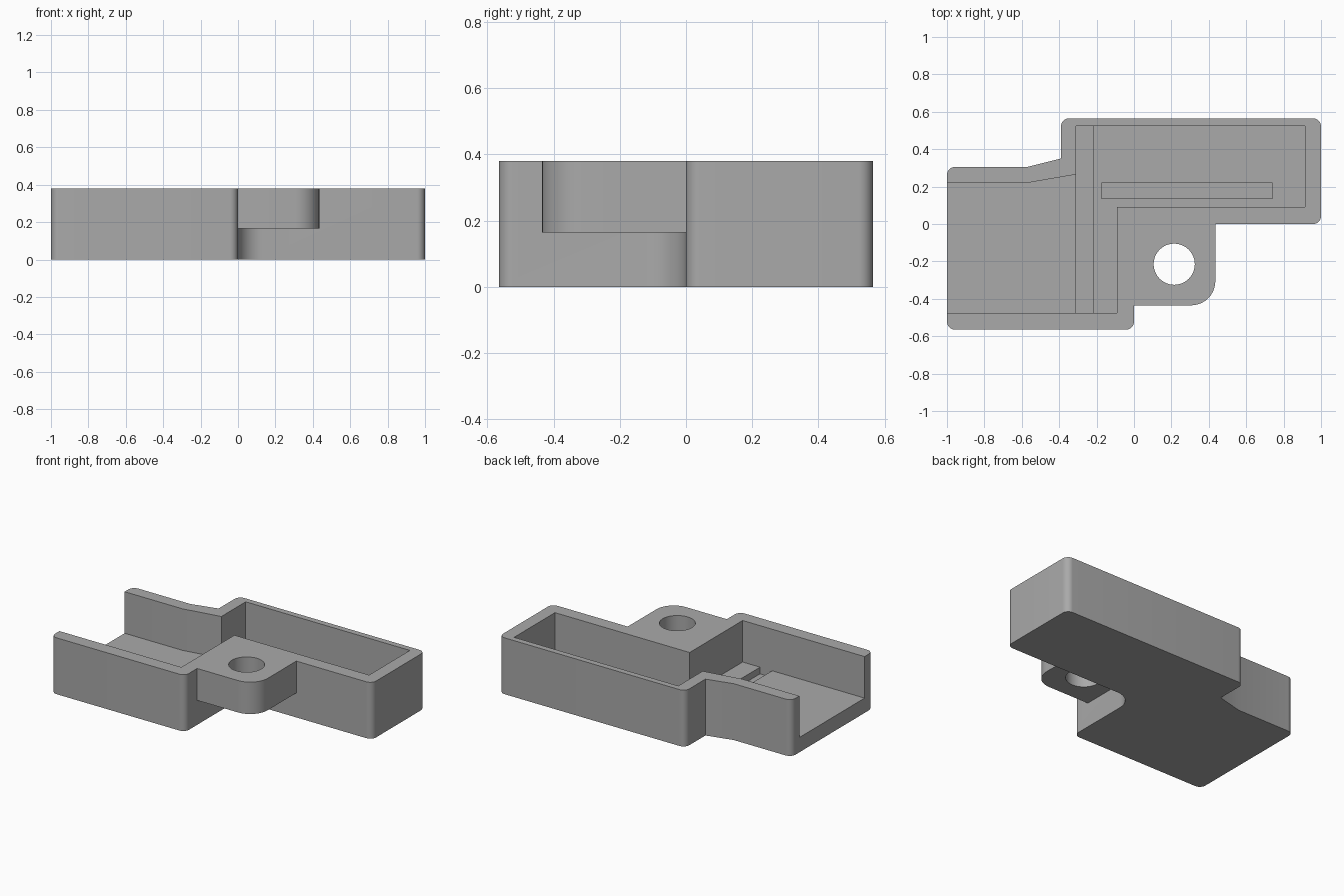
import bpy, bmesh, math
from mathutils import Vector

if "Cube" in bpy.data.objects:
    bpy.data.objects.remove(bpy.data.objects["Cube"])

H = 0.38        # overall height
FLOOR = 0.10    # cavity floor
GROOVE = 0.055  # bottom of the grooves
TAB_Z = 0.165   # underside of the mounting tab

grey = bpy.data.materials.new("plain grey")
grey.diffuse_color = (0.4, 0.4, 0.4, 1)
grey.use_nodes = True
grey.node_tree.nodes["Principled BSDF"].inputs["Base Color"].default_value = grey.diffuse_color


def outline(points):
    """Points are (x, y) or (x, y, radius) for a rounded corner."""
    out = []
    n = len(points)
    for i, p in enumerate(points):
        c = Vector(p[:2])
        if len(p) == 2:
            out.append(c)
            continue
        r = p[2]
        a = (Vector(points[i - 1][:2]) - c).normalized()
        b = (Vector(points[(i + 1) % n][:2]) - c).normalized()
        half = a.angle(b) / 2
        centre = c + (a + b).normalized() * (r / math.sin(half))
        t = r / math.tan(half)
        s, e = c + a * t - centre, c + b * t - centre
        steps = 10
        for k in range(steps + 1):
            f = k / steps
            ang = s.angle(e)
            out.append(centre + (s * math.sin((1 - f) * ang) + e * math.sin(f * ang)) / math.sin(ang))
    return out


def prism(name, points, z0, z1):
    bm = bmesh.new()
    face = bm.faces.new([bm.verts.new((p.x, p.y, z0)) for p in outline(points)])
    top = bmesh.ops.extrude_face_region(bm, geom=[face])["geom"]
    bmesh.ops.translate(bm, vec=(0, 0, z1 - z0),
                        verts=[g for g in top if isinstance(g, bmesh.types.BMVert)])
    bmesh.ops.recalc_face_normals(bm, faces=bm.faces[:])
    mesh = bpy.data.meshes.new(name)
    bm.to_mesh(mesh)
    bm.free()
    mesh.materials.append(grey)
    obj = bpy.data.objects.new(name, mesh)
    bpy.context.collection.objects.link(obj)
    return obj


def box(name, x0, x1, y0, y1, z0, z1):
    return prism(name, [(x0, y0), (x1, y0), (x1, y1), (x0, y1)], z0, z1)


def combine(obj, tool, operation):
    tool.hide_render = True
    mod = obj.modifiers.new(tool.name, 'BOOLEAN')
    mod.operation, mod.solver, mod.object = operation, 'EXACT', tool
    bpy.context.view_layer.objects.active = obj
    bpy.ops.object.modifier_apply(modifier=mod.name)
    bpy.data.objects.remove(tool, do_unlink=True)


# Stepped housing block, with a fillet in the inner corner
R = 0.043
housing = prism("housing", [
    (-1, -0.565, R), (0, -0.565, R), (0, 0, 0.13), (1, 0, R), (1, 0.565, R),
    (-0.39, 0.565, R), (-0.39, 0.35), (-0.57, 0.305), (-1, 0.305, R)], 0, H)

# Mounting tab with one large rounded corner
tab = prism("mounting_tab", [
    (-0.04, -0.435), (0.435, -0.435, 0.13), (0.435, 0.04), (-0.04, 0.04)], TAB_Z, H)
combine(housing, tab, 'UNION')

# Cavity, open at the left end
cavity = prism("cavity_cutter", [
    (-1.1, -0.475), (-0.09, -0.475), (-0.09, 0.09), (0.915, 0.09), (0.915, 0.525),
    (-0.31, 0.525), (-0.31, 0.265), (-0.57, 0.22), (-1.1, 0.22)], FLOOR, H + 0.1)
combine(housing, cavity, 'DIFFERENCE')

# Cross groove and long slot in the floor
combine(housing, box("groove_cutter", -0.31, -0.22, -0.475, 0.525, GROOVE, FLOOR + 0.05), 'DIFFERENCE')
combine(housing, box("slot_cutter", -0.175, 0.74, 0.135, 0.22, GROOVE, FLOOR + 0.05), 'DIFFERENCE')

# Screw hole through the tab
hole = prism("hole_cutter", [
    (0.215 + 0.11 * math.cos(math.tau * i / 48), -0.215 + 0.11 * math.sin(math.tau * i / 48))
    for i in range(48)], TAB_Z - 0.1, H + 0.1)
combine(housing, hole, 'DIFFERENCE')

# Smooth rounded corners, sharp edges elsewhere
bpy.ops.object.select_all(action='DESELECT')
housing.select_set(True)
bpy.context.view_layer.objects.active = housing
bpy.ops.object.shade_smooth_by_angle(angle=math.radians(30))
